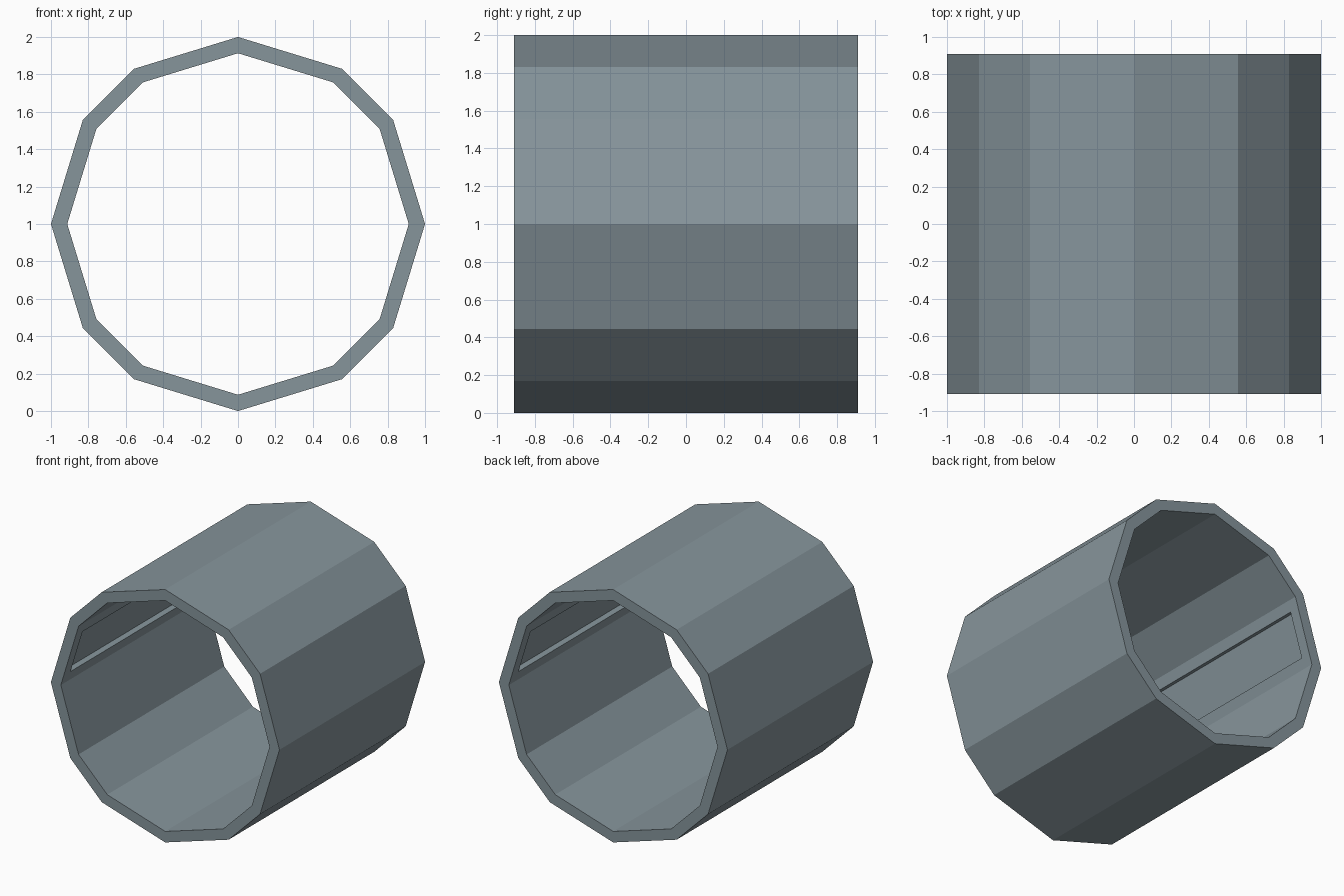
import bpy, bmesh
from mathutils import Vector

if "Cube" in bpy.data.objects:
    bpy.data.objects.remove(bpy.data.objects["Cube"])

HALF_LEN = 0.91      # half the tube length along y
INNER = 0.913        # inner profile as a share of the outer one
INSET = 0.085        # border around the recessed panels
DEPTH = 0.04         # depth of the recessed panels

metal = bpy.data.materials.new("blue_grey")
metal.diffuse_color = (0.24, 0.30, 0.33, 1.0)
metal.use_nodes = True
metal.node_tree.nodes["Principled BSDF"].inputs["Base Color"].default_value = metal.diffuse_color

# Twelve-sided profile: one quadrant, turned four times
quadrant = [(1.0, 0.0), (0.83, 0.555), (0.555, 0.83)]
profile = []
for turn in range(4):
    for x, z in quadrant:
        for _ in range(turn):
            x, z = -z, x
        profile.append((x, z))
n = len(profile)

bm = bmesh.new()


def ring(scale, y):
    return [bm.verts.new((x * scale, y, 1 + z * scale)) for x, z in profile]


# Tube wall: outer front, outer back, inner back, inner front
rings = [ring(1, -HALF_LEN), ring(1, HALF_LEN),
         ring(INNER, HALF_LEN), ring(INNER, -HALF_LEN)]
inner_faces = []
for k in range(4):
    a, b = rings[k], rings[(k + 1) % 4]
    for i in range(n):
        j = (i + 1) % n
        f = bm.faces.new((a[i], a[j], b[j], b[i]))
        if k == 2:
            inner_faces.append(f)
bmesh.ops.recalc_face_normals(bm, faces=bm.faces[:])

# Recessed panels on the two inner faces just above mid height
panels = [inner_faces[0], inner_faces[5]]
for f in panels:
    f.normal_update()
bmesh.ops.inset_individual(bm, faces=panels, thickness=INSET, use_even_offset=True)
for f in panels:
    f.normal_update()
    push = Vector(f.normal) * -DEPTH
    new = bmesh.ops.extrude_discrete_faces(bm, faces=[f])["faces"]
    bmesh.ops.translate(bm, verts=new[0].verts[:], vec=push)

bmesh.ops.recalc_face_normals(bm, faces=bm.faces[:])
mesh = bpy.data.meshes.new("tube_segment")
bm.to_mesh(mesh)
bm.free()
mesh.materials.append(metal)
obj = bpy.data.objects.new("tube_segment", mesh)
bpy.context.collection.objects.link(obj)
